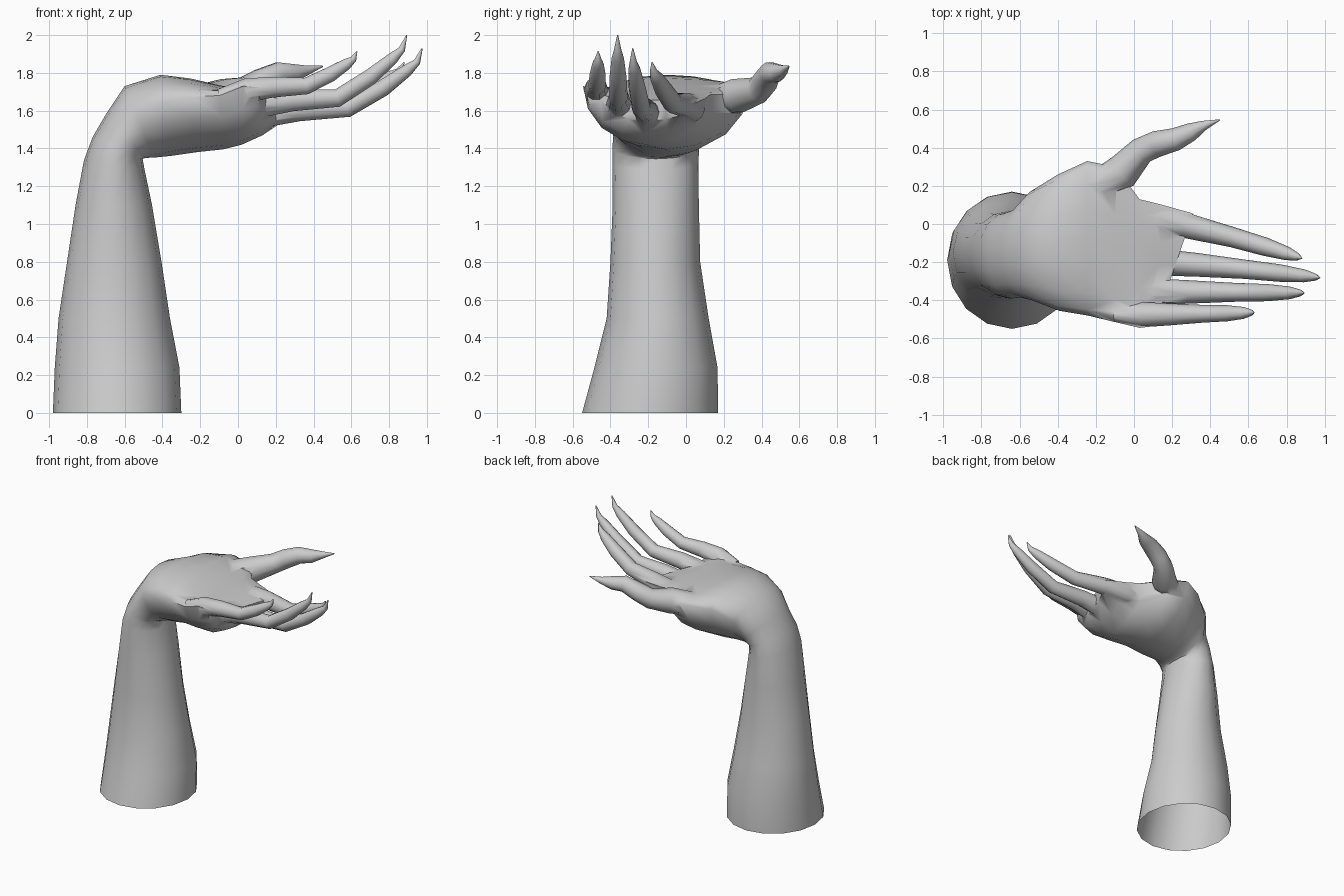
import bpy, bmesh, math
from mathutils import Vector

if "Cube" in bpy.data.objects:
    bpy.data.objects.remove(bpy.data.objects["Cube"])

skin = bpy.data.materials.new("pale_grey")
skin.diffuse_color = (0.6, 0.6, 0.6, 1)
skin.use_nodes = True
skin.node_tree.nodes["Principled BSDF"].inputs["Base Color"].default_value = skin.diffuse_color


def loft(name, rings):
    """Skin a closed tube through rings that all have the same point count."""
    bm = bmesh.new()
    loops = [[bm.verts.new(p) for p in ring] for ring in rings]
    n = len(loops[0])
    for a, b in zip(loops, loops[1:]):
        for i in range(n):
            j = (i + 1) % n
            bm.faces.new((a[i], a[j], b[j], b[i]))
    bm.faces.new(loops[0])
    bm.faces.new(loops[-1])
    bmesh.ops.recalc_face_normals(bm, faces=bm.faces)
    mesh = bpy.data.meshes.new(name)
    bm.to_mesh(mesh)
    bm.free()
    mesh.materials.append(skin)
    ob = bpy.data.objects.new(name, mesh)
    bpy.context.collection.objects.link(ob)
    return ob


def arm_ring(ox, oz, ix, iz, y0, y1, f0=0.5, f1=0.5, skew=0, n=16):
    """Ring from the outer to the inner (x, z) edge; f0/f1 place its two sides."""
    pts = []
    for i in range(n):
        c, u = math.cos(math.tau * i / n), math.sin(math.tau * i / n)
        f = f0 + (f1 - f0) * (c + 1) / 2
        t = f + (1 - f) * u if u > 0 else f + f * u
        pts.append((ix + (ox - ix) * t + skew * c,
                    (y0 + y1) / 2 + (y1 - y0) / 2 * c,
                    iz + (oz - iz) * t))
    return pts


def digit(name, centres, radii, n=10):
    """Tapered round tube along a path, pointed at the nail."""
    rings = []
    for k, (p, r) in enumerate(zip(centres, radii)):
        tan = centres[min(k + 1, len(centres) - 1)] - centres[max(k - 1, 0)]
        side = Vector((-tan.y, tan.x, 0)).normalized()
        up = tan.cross(side).normalized()
        rings.append([p + r * (side * math.cos(math.tau * i / n)
                               + up * math.sin(math.tau * i / n)) for i in range(n)])
    return loft(name, rings)


def finger(name, base, tip, radius):
    """All fingers share one bend and taper; the root sinks into the palm."""
    along = (-.2, .04, .27, .56, .77, .91, .97, 1)
    rise = (-.13, 0, .08, .11, .41, .67, .80, 1)
    taper = (.55, 1.06, .93, .75, .68, .50, .29, .04)
    b, d = Vector(base), Vector(tip) - Vector(base)
    path = [b + Vector((d.x * a, d.y * a * abs(a) ** .3, d.z * h))
            for a, h in zip(along, rise)]
    return digit(name, path, [radius * t for t in taper])


# Forearm: height, back x, front x, y range, front dip
forearm = [arm_ring(xo, z, xi, z - dip, y0, y1) for z, xo, xi, y0, y1, dip in (
    (0, -.98, -.30, -.55, .17, 0),
    (.24, -.97, -.31, -.485, .167, 0),
    (.5, -.95, -.36, -.42, .12, 0),
    (.8, -.905, -.405, -.40, .075, 0),
    (1.1, -.86, -.455, -.388, .068, 0),
    (1.34, -.815, -.495, -.39, .065, .05))]

# Bent wrist and cupped palm
palm = [arm_ring(*r) for r in (
    (-.77, 1.46, -.505, 1.345, -.39, .07),
    (-.70, 1.58, -.49, 1.35, -.385, .09),
    (-.60, 1.73, -.44, 1.352, -.40, .17, .6, .65),
    (-.41, 1.79, -.36, 1.36, -.455, .26, .66, .78),
    (-.25, 1.77, -.22, 1.38, -.48, .33, .75, .85),
    (-.10, 1.735, -.08, 1.395, -.515, .30, .84, .85),
    (.03, 1.71, .02, 1.42, -.545, .13, 1.07, .92),
    (.13, 1.68, .13, 1.47, -.535, .10, 1.2, .92, .02),
    (.22, 1.655, .22, 1.545, -.47, .055, 1.5, .9, .09))]
arm = loft("forearm_and_hand", forearm + palm)

# Digits with long pointed nails
digits = [
    finger("little_finger", (.02, -.476, 1.708), (.63, -.465, 1.915), .062),
    finger("ring_finger", (.06, -.355, 1.625), (.893, -.362, 2.0), .066),
    finger("middle_finger", (.08, -.198, 1.575), (.975, -.282, 1.93), .067),
    finger("index_finger", (.05, .03, 1.612), (.88, -.18, 1.857), .071)]
thumb_path = [Vector(p) for p in (
    (-.36, .11, 1.62), (-.20, .19, 1.655), (-.06, .275, 1.68), (.04, .385, 1.71),
    (.12, .42, 1.755), (.22, .445, 1.80), (.30, .483, 1.80), (.37, .518, 1.815),
    (.45, .546, 1.835))]
digits.append(digit("thumb", thumb_path,
                    (.045, .085, .093, .072, .069, .06, .048, .025, .003)))

# Fuse the digits into the hand
bpy.context.view_layer.objects.active = arm
arm.select_set(True)
for d in digits:
    mod = arm.modifiers.new("fuse", 'BOOLEAN')
    mod.operation, mod.solver, mod.object = 'UNION', 'EXACT', d
    bpy.ops.object.modifier_apply(modifier=mod.name)
    bpy.data.objects.remove(d)

# Open the elbow end
bm = bmesh.new()
bm.from_mesh(arm.data)
base = [f for f in bm.faces if all(v.co.z < .001 for v in f.verts)]
bmesh.ops.delete(bm, geom=base, context='FACES')
bm.to_mesh(arm.data)
bm.free()
bpy.ops.object.shade_smooth_by_angle(angle=math.radians(60))
